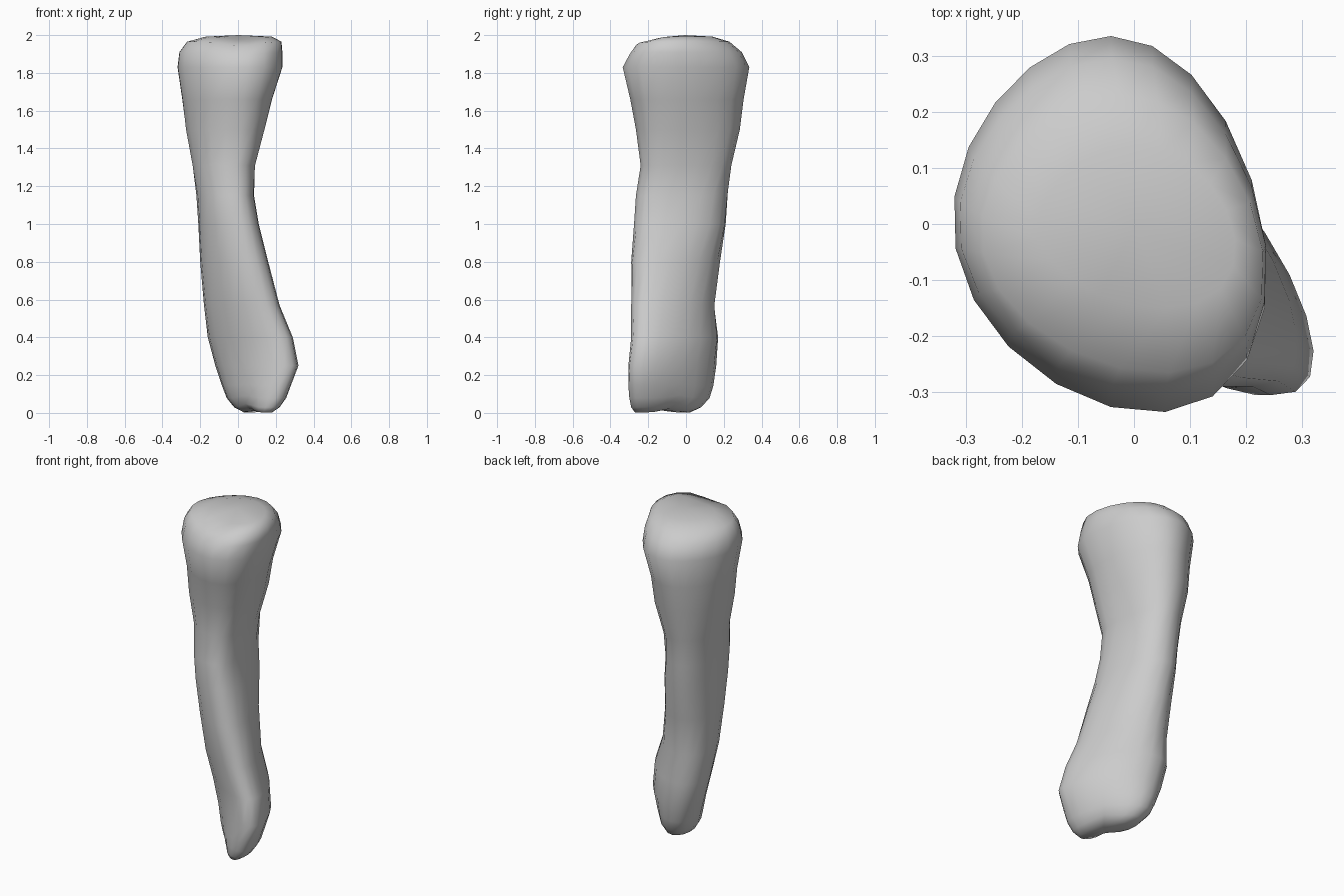
import bpy, bmesh, math
from mathutils import Vector

cube = bpy.data.objects.get("Cube")
if cube:
    bpy.data.objects.remove(cube, do_unlink=True)

SIDES = 20

# Cross-sections: height, x min, x max, y min, y max, diagonal lean
SECTIONS = [
    (.02, .03, .18, -.27, .02, -.55),
    (.045, -.02, .22, -.29, .08, -.57),
    (.09, -.06, .255, -.3, .125, -.58),
    (.15, -.085, .28, -.305, .145, -.59),
    (.25, -.12, .32, -.305, .16, -.6),
    (.4, -.16, .29, -.29, .17, -.55),
    (.57, -.18, .22, -.29, .15, -.46),
    (.8, -.2, .16, -.29, .18, -.34),
    (1, -.21, .11, -.275, .21, -.23),
    (1.15, -.22, .085, -.265, .22, -.18),
    (1.31, -.24, .09, -.24, .24, -.16),
    (1.5, -.275, .14, -.265, .285, -.14),
    (1.66, -.295, .18, -.295, .305, -.14),
    (1.83, -.32, .235, -.335, .335, -.13),
    (1.91, -.31, .235, -.3, .295, -.13),
    (1.965, -.27, .23, -.265, .23, -.13),
    (1.992, -.17, .18, -.15, .14, -.13),
]


def fit(values, low, high):
    """Rescale values so they span low to high."""
    a, b = min(values), max(values)
    return [low + (v - a) / (b - a) * (high - low) for v in values]


def squared(c, power):
    return math.copysign(abs(c) ** power, c)


def ring_points(z, x0, x1, y0, y1, lean):
    """Leaning oval, pinched to a crest below and pushed forward left above."""
    shift = math.acos(lean)
    half_x, half_y = (x1 - x0) / 2, (y1 - y0) / 2
    widest = max(half_x, half_y)
    pinch = .2 if z < 1.2 else 0
    push = .25 if z > 1.2 else 0
    power = .9 if .9 < z < 1.6 else 1
    xs, ys = [], []
    for i in range(SIDES):
        t = math.tau * i / SIDES
        x = half_x * squared(math.cos(t), power)
        y = half_y * squared(math.cos(t - shift), power)
        along, across = (x - y) / 2, (x + y) / 2
        across *= 1 - pinch * along / widest
        along += push * along * along / widest
        xs.append(along + across)
        ys.append(across - along)
    return [Vector((x, y, z)) for x, y in zip(fit(xs, x0, x1), fit(ys, y0, y1))]


def bump(distance, width):
    return math.exp(-(distance / width) ** 2)


def sculpt(p):
    """Groove between the lower knuckles and a dip in the upper joint face."""
    if p.z < .3:
        along, across = (p.x - p.y) * math.sqrt(.5), (p.x + p.y) * math.sqrt(.5)
        groove = bump(along - .16, .06) * bump(p.z, .15)
        p.z += .02 * groove
        if across < 0:
            p.x += .01 * groove
            p.y += .01 * groove
    if p.z > 1.9:
        p.z -= .025 * bump(p.x - .02, .1) * bump(p.y + .22, .12)
    return p


# Bone: loft the sections and close both ends
bm = bmesh.new()
rings = [[bm.verts.new(sculpt(p)) for p in ring_points(*s)] for s in SECTIONS]
for lower, upper in zip(rings, rings[1:]):
    for i in range(SIDES):
        j = (i + 1) % SIDES
        bm.faces.new((lower[i], lower[j], upper[j], upper[i]))
for ring, height in ((rings[0], .03), (rings[-1], 2)):
    middle = sum((v.co for v in ring), Vector()) / SIDES
    tip = bm.verts.new((middle.x, middle.y, height))
    for i in range(SIDES):
        bm.faces.new((ring[i], ring[(i + 1) % SIDES], tip))
# Rest the lowest knuckle on the ground
lowest = min(v.co.z for v in bm.verts)
for v in bm.verts:
    if v.co.z < .2:
        v.co.z -= lowest * (1 - v.co.z / .2)
bmesh.ops.recalc_face_normals(bm, faces=bm.faces)

mesh = bpy.data.meshes.new("bone_shaft")
bm.to_mesh(mesh)
bm.free()
bone = bpy.data.objects.new("bone_shaft", mesh)
bpy.context.collection.objects.link(bone)

# Plain grey finish
grey = bpy.data.materials.new("bone_grey")
grey.use_nodes = True
colour = (.6, .6, .6, 1)
grey.diffuse_color = colour
grey.node_tree.nodes["Principled BSDF"].inputs["Base Color"].default_value = colour
mesh.materials.append(grey)
for face in mesh.polygons:
    face.use_smooth = True
